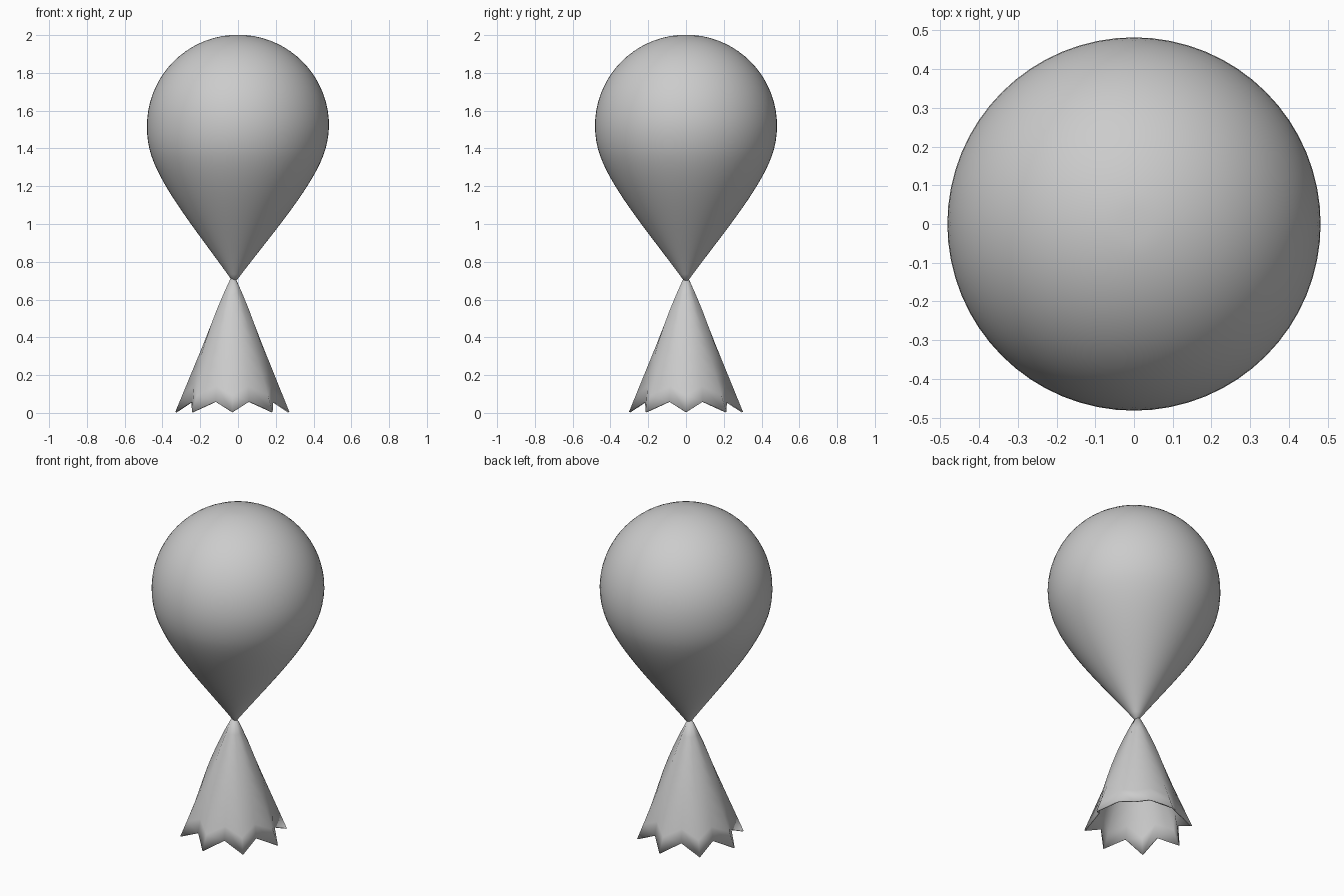
import bpy, bmesh, math
from mathutils.geometry import interpolate_bezier
from mathutils import Vector

if "Cube" in bpy.data.objects:
    bpy.data.objects.remove(bpy.data.objects["Cube"])


def finish(name, bm):
    bmesh.ops.recalc_face_normals(bm, faces=bm.faces[:])
    me = bpy.data.meshes.new(name)
    bm.to_mesh(me)
    bm.free()
    ob = bpy.data.objects.new(name, me)
    bpy.context.collection.objects.link(ob)
    for p in me.polygons:
        p.use_smooth = True
    return ob


def bridge(bm, rings):
    for a, b in zip(rings, rings[1:]):
        n = len(a)
        for i in range(n):
            j = (i + 1) % n
            bm.faces.new((a[i], a[j], b[j], b[i]))


def ring(bm, n, pos):
    return [bm.verts.new(pos(i, 2 * math.pi * i / n)) for i in range(n)]


# Teardrop body: spherical top blending into a tapered tip
R, CZ, TIP = 0.482, 1.52, 0.69
arc = [math.radians(85 - 5 * k) for k in range(21)]
profile = [(R * math.cos(a), CZ + R * math.sin(a)) for a in arc]
p0 = Vector((*profile[-1], 0))
curve = interpolate_bezier(p0, p0 + Vector((-0.052, -0.193, 0)),
                           Vector((0.183, 0.937, 0)), Vector((0.004, TIP, 0)), 18)
profile += [(p.x, p.y) for p in curve[1:]]
bm = bmesh.new()
rings = []
for r, z in profile:
    shift = -0.02 * max(0, CZ - z) / (CZ - TIP)
    rings.append(ring(bm, 64, lambda i, a: (shift + r * math.cos(a), r * math.sin(a), z)))
bridge(bm, rings)
top = bm.verts.new((0, 0, CZ + R - 0.002))
for i in range(64):
    bm.faces.new((rings[0][i], rings[0][(i + 1) % 64], top))
bm.faces.new(rings[-1])
finish("teardrop_body", bm)

# Pleated skirt: eight pointed folds, open underneath
bm = bmesh.new()
rings = []
STEPS = 8
for k in range(STEPS + 1):
    t = k / STEPS

    def fold(i, a):
        valley = i % 2
        end_r, end_z = (0.235, 0.06) if valley else (0.302, 0.005)
        r = 0.012 + (end_r - 0.012) * t
        if valley:
            r += 0.12 * t * (1 - t)   # rounder near the top
        z = 0.715 + (end_z - 0.715) * t
        return (-0.026 - 0.004 * t + r * math.cos(a), r * math.sin(a), z)
    rings.append(ring(bm, 16, fold))
bridge(bm, rings)
bm.faces.new(rings[0])
skirt = finish("pleated_skirt", bm)
shell = skirt.modifiers.new("thickness", 'SOLIDIFY')
shell.thickness = 0.008
shell.offset = -1
